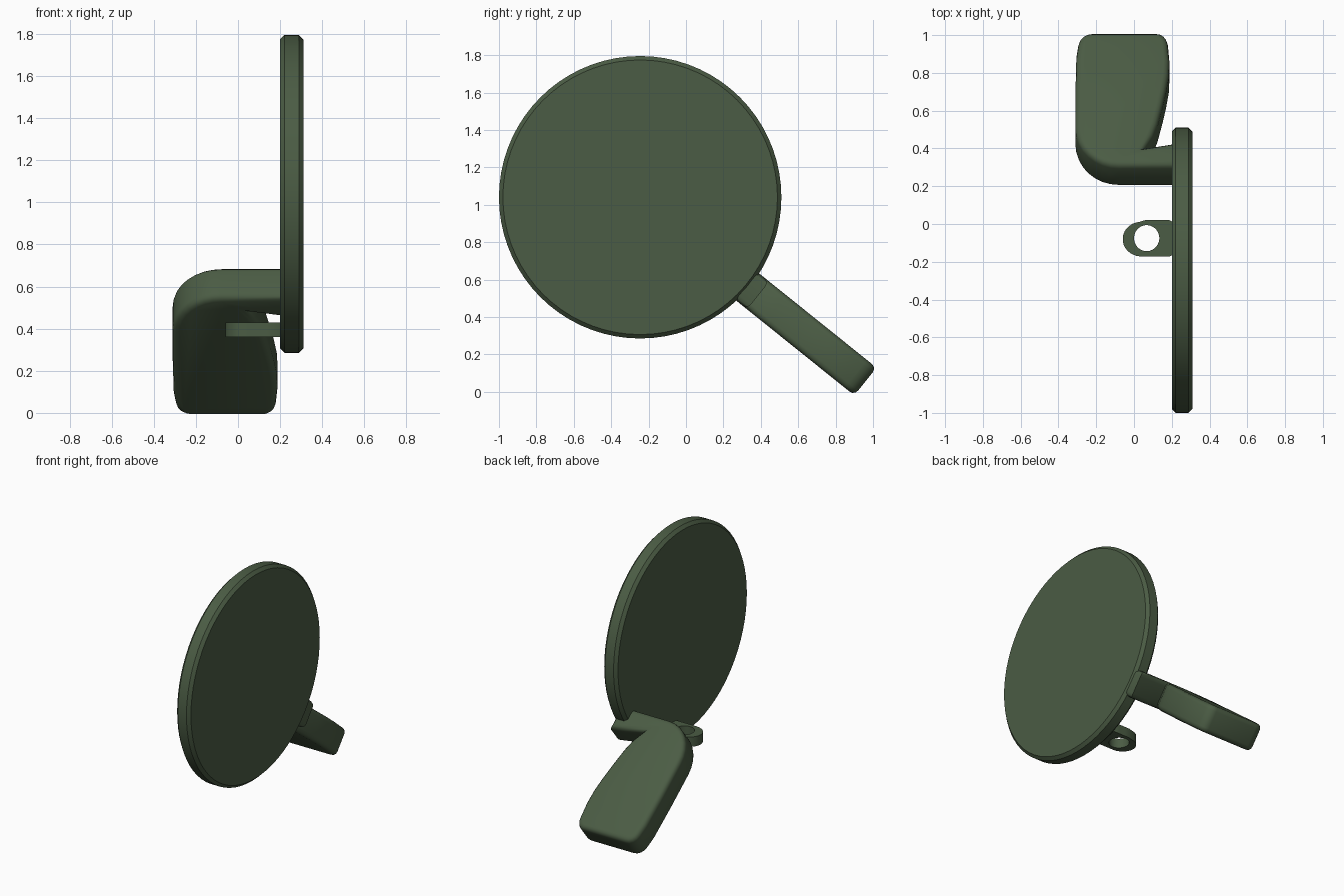
import bpy, bmesh, math
from mathutils import Matrix, Vector

if "Cube" in bpy.data.objects:
    bpy.data.objects.remove(bpy.data.objects["Cube"])

green = bpy.data.materials.new("dark_green")
green.diffuse_color = (0.07, 0.107, 0.058, 1)
green.use_nodes = True
green.node_tree.nodes["Principled BSDF"].inputs["Base Color"].default_value = green.diffuse_color


def finish(name, bm, matrix):
    bm.transform(matrix)
    bmesh.ops.recalc_face_normals(bm, faces=bm.faces)
    mesh = bpy.data.meshes.new(name)
    bm.to_mesh(mesh)
    bm.free()
    mesh.materials.append(green)
    ob = bpy.data.objects.new(name, mesh)
    bpy.context.collection.objects.link(ob)
    bpy.context.view_layer.objects.active = ob
    ob.select_set(True)
    bpy.ops.object.shade_smooth_by_angle(angle=math.radians(32))
    ob.select_set(False)
    return ob


def slab(name, outline, thick, bevel, segments, matrix):
    """Outline extruded along local z, with both rims bevelled."""
    bm = bmesh.new()
    face = bm.faces.new([bm.verts.new((a, b, -thick / 2)) for a, b in outline])
    new = bmesh.ops.extrude_face_region(bm, geom=[face], use_keep_orig=True)["geom"]
    bmesh.ops.translate(bm, verts=[v for v in new if isinstance(v, bmesh.types.BMVert)],
                        vec=(0, 0, thick))
    bmesh.ops.recalc_face_normals(bm, faces=bm.faces)
    if bevel:
        rims = [e for e in bm.edges if abs(e.verts[0].co.z - e.verts[1].co.z) < 1e-6]
        bmesh.ops.bevel(bm, geom=rims, offset=bevel, segments=segments,
                        profile=0.5, affect='EDGES', clamp_overlap=True)
    return finish(name, bm, matrix)


def frame(x, y, z, origin):
    m = Matrix((x, y, z)).transposed().to_4x4()
    m.translation = origin
    return m


def arc(cx, cy, rx, ry, a0, a1, n):
    return [(cx + rx * math.cos(math.radians(a0 + (a1 - a0) * i / n)),
             cy + ry * math.sin(math.radians(a0 + (a1 - a0) * i / n))) for i in range(n + 1)]


# round plate facing sideways
circle = arc(0, 0, 0.755, 0.755, 0, 360, 72)[:-1]
slab("round_plate", circle, 0.11, 0.021, 1,
     frame((0, 1, 0), (0, 0, 1), (1, 0, 0), (0.255, -0.245, 1.04)))

# bent paddle lever: outline in (x, distance along the slope)
lever = [(0.3, -0.015)]
lever += arc(-0.08, 0.25, 0.23, 0.265, 270, 180, 8)
lever += [(-0.31, 0.5), (-0.305, 0.74)]
lever += arc(-0.22, 0.81, 0.075, 0.08, 175, 90, 4)
lever += arc(0.12, 0.81, 0.06, 0.08, 90, 10, 4)
lever += [(0.188, 0.7), (0.184, 0.6), (0.17, 0.5), (0.152, 0.4), (0.125, 0.27),
          (0.1, 0.19), (0.055, 0.11), (0.2, 0.14), (0.3, 0.155)]
d = Vector((0, 0.78, -0.626)).normalized()
n = Vector((1, 0, 0)).cross(d)
slab("paddle_lever", lever, 0.19, 0.032, 3, frame((1, 0, 0), d, n, (0, 0.265, 0.612)))

# small eyelet tab: inner and outer loops bridged into a ring with a flat root
bm = bmesh.new()
N = 32
rings = []
for z in (-0.035, 0.035):
    outer, inner = [], []
    for i in range(N):
        a = 2 * math.pi * i / N + math.pi / N
        c, s = math.cos(a), math.sin(a)
        ox = 0.04 + 0.1 * c
        oy = -0.08 + 0.092 * s
        if c > 0:  # right half stretches to the plate
            k = 1 / max(c, abs(s))
            ox = 0.04 + 0.18 * c * k
            oy = -0.08 + (0.1 if s > 0 else 0.092) * s * k
        outer.append(bm.verts.new((ox, oy, z)))
        inner.append(bm.verts.new((0.067 + 0.067 * c, -0.075 + 0.069 * s, z)))
    rings.append((outer, inner))
(o0, i0), (o1, i1) = rings
for i in range(N):
    j = (i + 1) % N
    for p, q in ((o0, o1), (o1, i1), (i1, i0), (i0, o0)):
        bm.faces.new((p[i], p[j], q[j], q[i]))
finish("eyelet_tab", bm, Matrix.Translation((0, 0, 0.395)))
